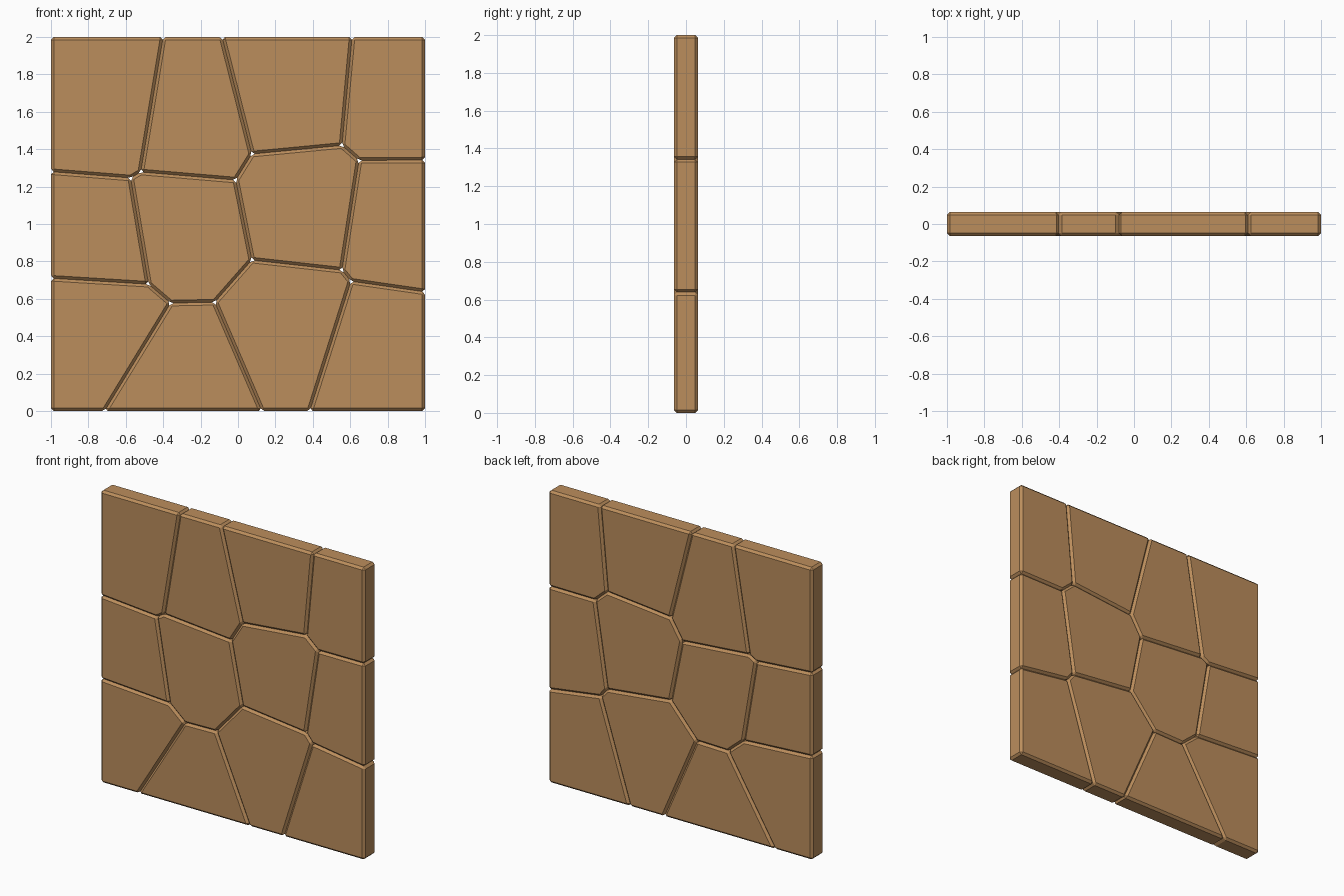
import bpy, bmesh

if "Cube" in bpy.data.objects:
    bpy.data.objects.remove(bpy.data.objects["Cube"])

HALF = 0.0635    # half the wall thickness
BEVEL = 0.015    # chamfer on every stone edge

stone = bpy.data.materials.new("tan stone")
stone.diffuse_color = (0.50, 0.27, 0.108, 1)
stone.use_nodes = True
stone.node_tree.nodes["Principled BSDF"].inputs["Base Color"].default_value = stone.diffuse_color

# Joint points of the crazy paving pattern (x, z)
P = dict(
    TL=(-1, 2), T1=(-0.40, 2), T2=(-0.085, 2), T3=(0.61, 2), TR=(1, 2),
    L1=(-1, 1.28), L2=(-1, 0.71), R1=(1, 1.342), R2=(1, 0.637),
    BL=(-1, 0), B1=(-0.713, 0), B2=(0.127, 0), B3=(0.384, 0), BR=(1, 0),
    A=(-0.574, 1.246), B=(-0.52, 1.278), C=(-0.012, 1.235), D=(0.074, 1.374),
    E=(0.556, 1.42), F=(0.647, 1.34), G=(-0.478, 0.678), H=(-0.36, 0.577),
    I=(-0.124, 0.582), J=(0.074, 0.807), K=(0.556, 0.753), L=(0.604, 0.694))

# Each stone is the loop of joints around it
STONES = {
    "stone_top_left": "TL T1 B A L1",
    "stone_top_mid_left": "T1 T2 D C B",
    "stone_top_mid_right": "T2 T3 E D",
    "stone_top_right": "T3 TR R1 F E",
    "stone_middle_left": "L1 A G L2",
    "stone_centre_left": "A B C J I H G",
    "stone_centre_right": "C D E F K J",
    "stone_middle_right": "F R1 R2 L K",
    "stone_bottom_left": "L2 G H B1 BL",
    "stone_bottom_mid_left": "H I B2 B1",
    "stone_bottom_mid_right": "I J K L B3 B2",
    "stone_bottom_right": "L R2 BR B3",
}


def make_stone(name, loop):
    """Extrude the outline through the wall and chamfer all its edges."""
    bm = bmesh.new()
    face = bm.faces.new([bm.verts.new((P[k][0], -HALF, P[k][1])) for k in loop])
    ext = bmesh.ops.extrude_face_region(bm, geom=[face], use_keep_orig=True)
    back = [v for v in ext["geom"] if isinstance(v, bmesh.types.BMVert)]
    bmesh.ops.translate(bm, verts=back, vec=(0, 2 * HALF, 0))
    bmesh.ops.recalc_face_normals(bm, faces=bm.faces[:])
    bmesh.ops.bevel(bm, geom=bm.edges[:], offset=BEVEL, offset_type='OFFSET',
                    segments=1, profile=0.5, affect='EDGES', clamp_overlap=True)
    bmesh.ops.recalc_face_normals(bm, faces=bm.faces[:])
    mesh = bpy.data.meshes.new(name)
    bm.to_mesh(mesh)
    bm.free()
    mesh.materials.append(stone)
    bpy.context.collection.objects.link(bpy.data.objects.new(name, mesh))


for name, loop in STONES.items():
    make_stone(name, loop.split())
